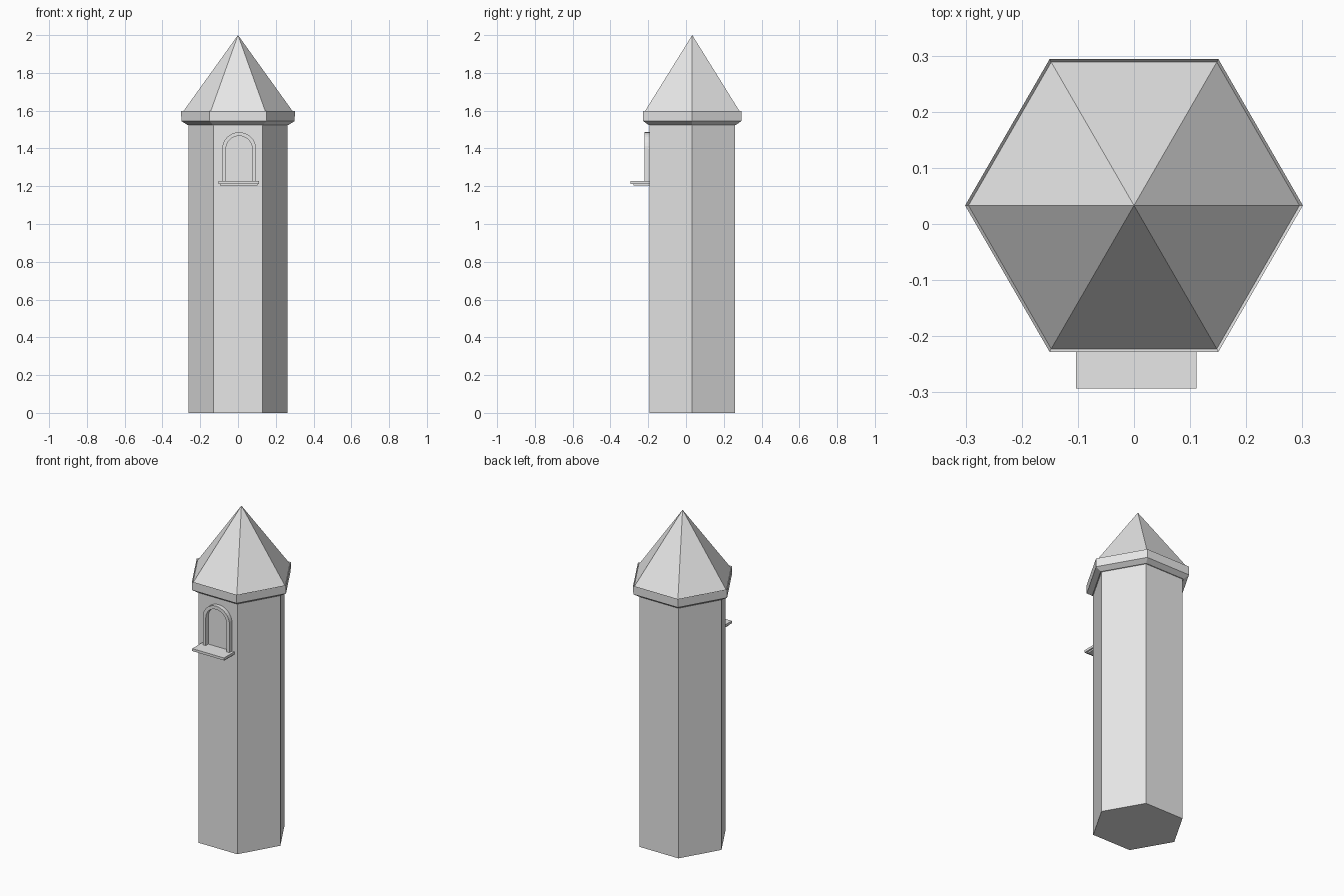
import bpy, bmesh
from math import pi, cos, sin

if "Cube" in bpy.data.objects:
    bpy.data.objects.remove(bpy.data.objects["Cube"], do_unlink=True)

AXIS_Y = 0.033      # centre of the hexagonal tower
WINDOW_X = 0.004    # centre of the window
WALL_Y = -0.19      # just inside the front wall

stone = bpy.data.materials.new("pale_stone")
stone.use_nodes = True
colour = (0.8, 0.8, 0.8, 1)
stone.diffuse_color = colour
stone.node_tree.nodes["Principled BSDF"].inputs["Base Color"].default_value = colour


def finish(name, bm):
    bmesh.ops.recalc_face_normals(bm, faces=bm.faces)
    mesh = bpy.data.meshes.new(name)
    bm.to_mesh(mesh)
    bm.free()
    mesh.materials.append(stone)
    obj = bpy.data.objects.new(name, mesh)
    bpy.context.collection.objects.link(obj)
    return obj


def hex_solid(name, profile):
    """Stack hexagonal rings from (radius, z) pairs; radius 0 closes to a point."""
    bm = bmesh.new()
    rings = [[bm.verts.new((r * cos(i * pi / 3), AXIS_Y + r * sin(i * pi / 3), z))
              for i in range(6)] for r, z in profile]
    for low, high in zip(rings, rings[1:]):
        for i in range(6):
            j = (i + 1) % 6
            bm.faces.new((low[i], low[j], high[j], high[i]))
    bm.faces.new(rings[0])
    bm.faces.new(rings[-1])
    bmesh.ops.remove_doubles(bm, verts=bm.verts, dist=1e-5)
    return finish(name, bm)


def box(name, x, y0, y1, z0, z1):
    bm = bmesh.new()
    bmesh.ops.create_cube(bm, size=1)
    for v in bm.verts:
        v.co = (WINDOW_X + v.co.x * 2 * x,
                y0 if v.co.y < 0 else y1,
                z0 if v.co.z < 0 else z1)
    return finish(name, bm)


def arch(radius, base, spring, steps=16):
    """Outline of a round-headed opening, from right foot to left foot."""
    curve = [(radius * cos(pi * i / steps), spring + radius * sin(pi * i / steps))
             for i in range(steps + 1)]
    return [(radius, base)] + curve + [(-radius, base)]


# Tower shaft
hex_solid("tower_shaft", [(0.262, 0), (0.262, 1.54)])

# Roof with sloped soffit, fascia band and thin raised lip
hex_solid("roof", [(0.268, 1.525), (0.3, 1.545), (0.301, 1.597),
                   (0.295, 1.589), (0, 2.0)])

# Arched window surround
bm = bmesh.new()
loops = []
for radius in (0.09, 0.07):
    for y in (-0.219, WALL_Y):
        loops.append([bm.verts.new((WINDOW_X + 0.002 + x, y, z))
                      for x, z in arch(radius, 1.22, 1.396)])
outer_front, outer_back, inner_front, inner_back = loops
for a, b in ((outer_front, inner_front), (outer_back, inner_back),
             (outer_front, outer_back), (inner_front, inner_back)):
    for i in range(len(a) - 1):
        bm.faces.new((a[i], a[i + 1], b[i + 1], b[i]))
for i in (0, -1):
    bm.faces.new((outer_front[i], outer_back[i], inner_back[i], inner_front[i]))
finish("window_surround", bm)

# Stepped window sill
box("sill_top", 0.107, -0.293, WALL_Y, 1.212, 1.227)
box("sill_base", 0.098, -0.277, WALL_Y, 1.203, 1.212)
